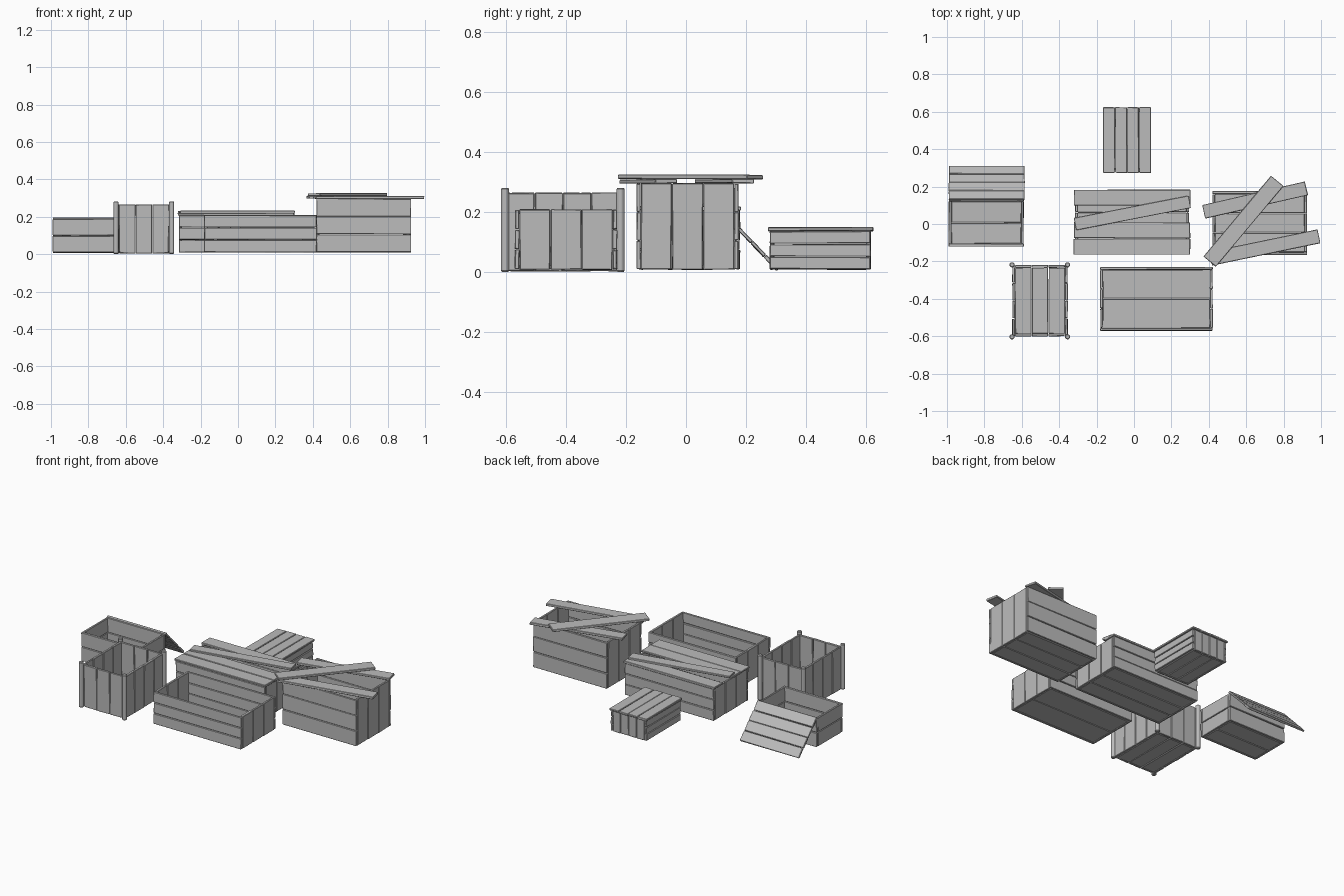
import bpy, bmesh, math, random
from mathutils import Matrix, Vector

random.seed(4)
if "Cube" in bpy.data.objects:
    bpy.data.objects.remove(bpy.data.objects["Cube"])

wood = bpy.data.materials.new("grey_wood")
wood.use_nodes = True
GREY = (0.5, 0.5, 0.5, 1)
wood.diffuse_color = GREY
wood.node_tree.nodes["Principled BSDF"].inputs["Base Color"].default_value = GREY

T = 0.014      # plank thickness
GAP = 0.003    # seam between planks
WARP = 0.0015  # hand-cut unevenness


def finish(bm, name, matrix):
    """Turn a bmesh into a softly worn wooden part."""
    mesh = bpy.data.meshes.new(name)
    bm.to_mesh(mesh)
    bm.free()
    mesh.materials.append(wood)
    ob = bpy.data.objects.new(name, mesh)
    bpy.context.collection.objects.link(ob)
    ob.matrix_world = matrix
    bevel = ob.modifiers.new("worn_edges", "BEVEL")
    bevel.width = 0.002
    bevel.segments = 1
    return ob


def plank(name, lo, hi, rot=None):
    """Uneven board between two corners, optionally rotated about its centre."""
    lo, hi = Vector(lo), Vector(hi)
    size = hi - lo
    bm = bmesh.new()
    bmesh.ops.create_cube(bm, size=1)
    for v in bm.verts:
        v.co = Vector(a * s + random.uniform(-WARP, WARP) for a, s in zip(v.co, size))
    return finish(bm, name, Matrix.Translation((lo + hi) / 2) @ (rot or Matrix()))


def loose_plank(name, start, end, width, z):
    """Board lying flat between two points on the ground plan."""
    a, b = Vector(start), Vector(end)
    mid, half = (a + b) / 2, (b - a).length / 2
    rot = Matrix.Rotation(math.atan2(b.y - a.y, b.x - a.x), 4, "Z")
    plank(name, (mid.x - half, mid.y - width / 2, z),
          (mid.x + half, mid.y + width / 2, z + T), rot)


def boards(name, lo, hi, axis, count, skip=()):
    """Split a panel into boards stacked along one axis."""
    step = (hi[axis] - lo[axis]) / count
    for i in range(count):
        if i in skip:
            continue
        a, b = list(lo), list(hi)
        a[axis] = lo[axis] + i * step + GAP / 2
        b[axis] = lo[axis] + (i + 1) * step - GAP / 2
        plank(f"{name}_board_{i + 1}", a, b)


def crate(name, x, y, z, rows, cols, floor, long=0, upright=False, flat_ends=False):
    """Open box: two long walls, two end walls and a floor; long is 0 for x, 1 for y."""
    lo, hi = (x[0], y[0], z[0]), (x[1], y[1], z[1])
    cross = 1 - long
    for axis, label in ((cross, "side"), (long, "end")):
        for k in (0, 1):
            a, b = list(lo), list(hi)
            if k:
                a[axis] = hi[axis] - T
            else:
                b[axis] = lo[axis] + T
            if axis == long:            # ends fit between the side walls
                a[cross] += T
                b[cross] -= T
            vertical = upright or (axis == long and not flat_ends)
            split = (1 - axis) if vertical else 2
            count = cols if vertical and axis == long else rows
            boards(f"{name}_{label}_{k + 1}", a, b, split, count)
    boards(name + "_floor", (lo[0] + T, lo[1] + T, lo[2]),
           (hi[0] - T, hi[1] - T, lo[2] + T), cross, floor)


# Wide open crate at the front
crate("wide_crate", (-0.18, 0.42), (-0.57, -0.23), (0.01, 0.21), 3, 3, 2)

# Upright crate with round corner posts
crate("post_crate", (-0.65, -0.355), (-0.60, -0.22), (0.005, 0.265), 4, 3, 3,
      long=1, upright=True)
for i, px in enumerate((-0.652, -0.355)):
    for j, py in enumerate((-0.603, -0.218)):
        bm = bmesh.new()
        bmesh.ops.create_cone(bm, cap_ends=True, segments=8, radius1=0.015,
                              radius2=0.015, depth=0.28)
        post = finish(bm, f"corner_post_{i}{j}", Matrix.Translation((px, py, 0.142)))
        post.modifiers["worn_edges"].width = 0.004

# Open crate with a slatted lid leaning against its back
crate("lean_crate", (-0.99, -0.59), (-0.12, 0.135), (0.01, 0.19), 2, 2, 2, flat_ends=True)
top, foot = Vector((0, 0.13, 0.195)), Vector((0, 0.308, 0.008))
run = foot - top
tilt = Matrix.Rotation(math.atan2(run.z, run.y), 4, "X")
for i in range(4):
    c = top + run * (i + 0.5) / 4
    h = run.length / 8 - GAP / 2
    plank(f"leaning_lid_board_{i + 1}", (-0.99, c.y - h, c.z - 0.006),
          (-0.585, c.y + h, c.z + 0.006), tilt)

# Middle crate with one lid board knocked askew
crate("middle_crate", (-0.315, 0.295), (-0.16, 0.18), (0.01, 0.208), 3, 3, 3)
boards("middle_lid", (-0.322, -0.165, 0.208), (0.3, 0.185, 0.22), 1, 4, skip=(2,))
loose_plank("middle_lid_askew_board", (-0.315, 0.0), (0.298, 0.118), 0.068, 0.219)

# Tall crate with three boards thrown across the top
crate("tall_crate", (0.42, 0.925), (-0.165, 0.175), (0.01, 0.297), 3, 3, 3)
loose_plank("tall_crate_back_board", (0.373, 0.066), (0.922, 0.19), 0.075, 0.297)
loose_plank("tall_crate_front_board", (0.41, -0.186), (0.988, -0.065), 0.075, 0.297)
loose_plank("tall_crate_diagonal_board", (0.405, -0.2), (0.765, 0.23), 0.085, 0.311)

# Small closed crate at the back
crate("small_crate", (-0.16, 0.085), (0.28, 0.615), (0.01, 0.138), 3, 4, 3, long=1)
boards("small_lid", (-0.166, 0.274, 0.138), (0.092, 0.624, 0.15), 0, 4)
